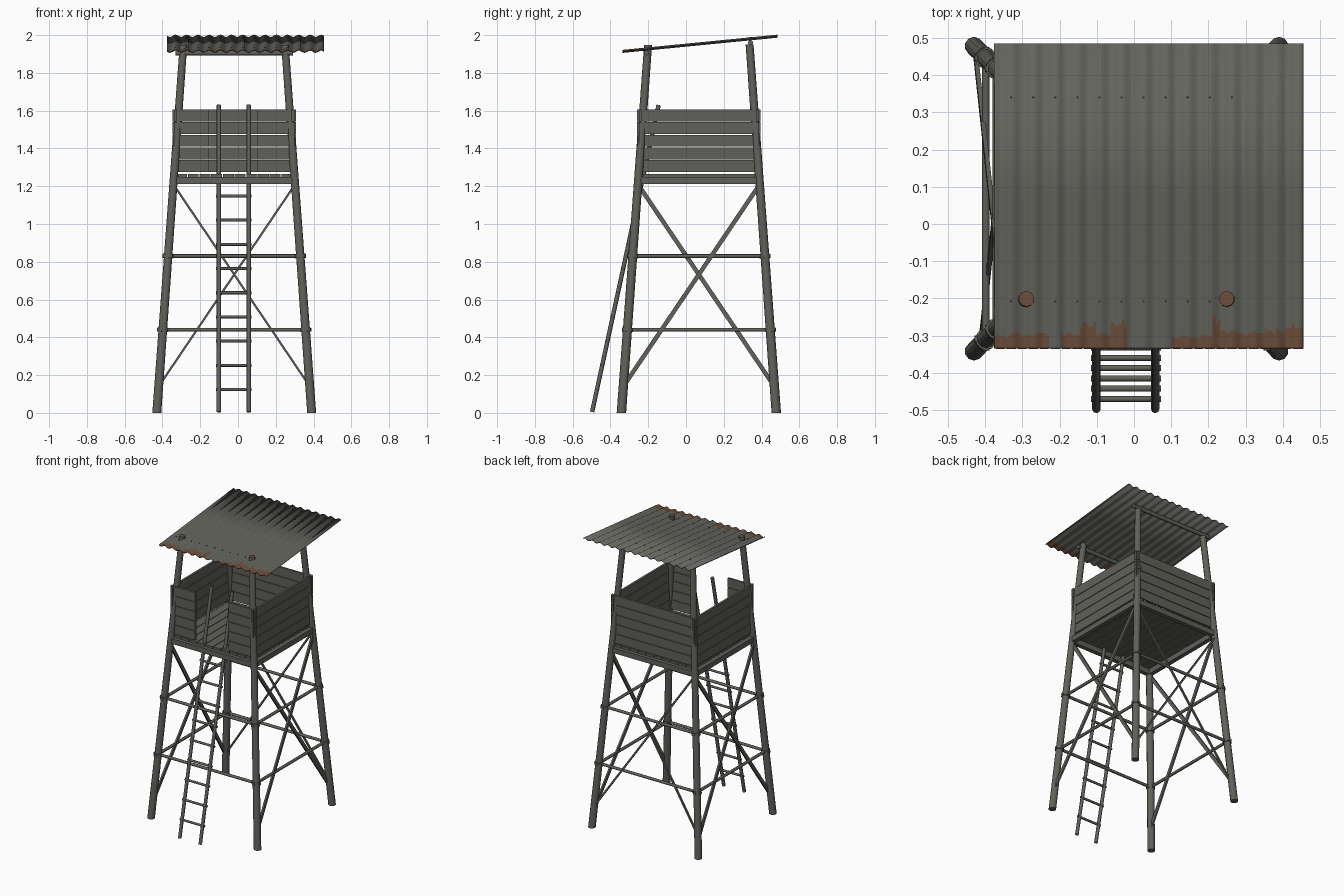
import bpy, bmesh, math, random
from mathutils import Vector, Matrix

if "Cube" in bpy.data.objects:
    bpy.data.objects.remove(bpy.data.objects["Cube"])

random.seed(4)
CX, CY = -0.02, 0.068          # tower axis


def material(name, rgb):
    m = bpy.data.materials.new(name)
    m.diffuse_color = (*rgb, 1)
    m.use_nodes = True
    m.node_tree.nodes["Principled BSDF"].inputs["Base Color"].default_value = m.diffuse_color
    return m


WOOD = material("weathered_wood", (0.118, 0.120, 0.103))
METAL = material("roof_metal", (0.128, 0.128, 0.112))
RUST = material("rust_brown", (0.155, 0.078, 0.045))
DARK = material("dark_nail", (0.03, 0.03, 0.027))


def finish(bm, name, mats, smooth=False):
    bmesh.ops.recalc_face_normals(bm, faces=bm.faces)
    me = bpy.data.meshes.new(name)
    bm.to_mesh(me)
    bm.free()
    ob = bpy.data.objects.new(name, me)
    bpy.context.collection.objects.link(ob)
    for m in mats:
        me.materials.append(m)
    if smooth:
        bpy.ops.object.select_all(action='DESELECT')
        ob.select_set(True)
        bpy.context.view_layer.objects.active = ob
        bpy.ops.object.shade_smooth_by_angle(angle=math.radians(50))
    return ob


def frame(a, b, side):
    """Matrix at the middle of a-b: z along the part, x close to side."""
    z = (b - a).normalized()
    y = z.cross(side).normalized()
    m = Matrix((y.cross(z), y, z)).transposed().to_4x4()
    m.translation = (a + b) / 2
    return m


def pole(bm, a, b, r1, r2=None, sides=8):
    a, b = Vector(a), Vector(b)
    side = Vector((1, 0, 0)) if abs((b - a).normalized().x) < 0.9 else Vector((0, 1, 0))
    return bmesh.ops.create_cone(bm, cap_ends=True, segments=sides, radius1=r1,
                                 radius2=r1 if r2 is None else r2,
                                 depth=(b - a).length, matrix=frame(a, b, side))['verts']


def bar(bm, a, b, side, w, t):
    """Board from a to b, w thick along side and t across."""
    a, b = Vector(a), Vector(b)
    bmesh.ops.create_cube(bm, size=1, matrix=frame(a, b, Vector(side))
                          @ Matrix.Diagonal((w, t, (b - a).length, 1)))


def box(bm, x0, x1, y0, y1, z0, z1):
    bmesh.ops.create_cube(bm, size=1,
                          matrix=Matrix.Translation(((x0 + x1) / 2, (y0 + y1) / 2, (z0 + z1) / 2))
                          @ Matrix.Diagonal((x1 - x0, y1 - y0, z1 - z0, 1)))


def leg_offset(z):
    return 0.41 - 0.0725 * z


def leg_point(sx, sy, z):
    o = leg_offset(z)
    return Vector((CX + sx * o, CY + sy * o, z))


def roof_z(y):
    return 1.914 + (y + 0.335) * 0.098


CORNERS = [(-1, -1), (1, -1), (1, 1), (-1, 1)]
SIDES = {"front": 0, "right": 1, "back": 2, "left": 3}

# Four leaning legs with brown sawn tops, and lashings at the rails
for (sx, sy), name in zip(CORNERS, ("front_left", "front_right", "back_right", "back_left")):
    bm = bmesh.new()
    top = 1.948 if sy < 0 else 1.95
    pole(bm, leg_point(sx, sy, 0), leg_point(sx, sy, top), 0.025, 0.021, 10)
    for v in bm.verts:
        v.co.z = 0 if v.co.z < 1 else top
    for f in bm.faces:
        if len(f.verts) > 4 and f.calc_center_median().z > 1:
            f.material_index = 1
    finish(bm, name + "_leg", [WOOD, RUST], True)
    bm = bmesh.new()
    for z in (0.44, 0.83):
        pole(bm, leg_point(sx, sy, z - 0.01), leg_point(sx, sy, z + 0.01), 0.029, sides=10)
    finish(bm, name + "_lashing", [WOOD], True)

# Rails, platform beams and cross braces on each side
for name, i in SIDES.items():
    c0, c1 = CORNERS[i], CORNERS[(i + 1) % 4]
    n = Vector(((c0[0] + c1[0]) / 2, (c0[1] + c1[1]) / 2, 0))
    bm = bmesh.new()
    for z in (0.44, 0.83):
        a, b = leg_point(*c0, z), leg_point(*c1, z)
        d = (b - a).normalized() * 0.03
        pole(bm, a - d, b + d, 0.01)
    finish(bm, name + "_rails", [WOOD], True)
    bm = bmesh.new()
    bar(bm, leg_point(*c0, 1.23), leg_point(*c1, 1.23), n, 0.03, 0.036)
    finish(bm, name + "_platform_beam", [WOOD])
    if name == "front":        # ladder side stays open
        continue
    bm = bmesh.new()
    wide = 0.011 if name == "back" else 0.023
    for lo, hi, off in ((c0, c1, 0.007), (c1, c0, -0.007)):
        bar(bm, leg_point(*lo, 0.14) + n * off, leg_point(*hi, 1.21) + n * off, n, 0.012, wide)
    finish(bm, name + "_cross_brace", [WOOD])

# Floor planks running front to back
bm = bmesh.new()
COUNT = 10
for k in range(COUNT):
    w = 0.62 / COUNT
    x = CX - 0.31 + k * w
    box(bm, x + 0.002, x + w - 0.002, CY - 0.315, CY + 0.315, 1.25, 1.265)
finish(bm, "floor_planks", [WOOD])

# Cabin walls: five boards each, front wall split by the doorway
E, I, O = 0.327, 0.303, 0.318
WALLS = {"left_wall": (CX - O, CX - I, CY - E, CY + E),
         "right_wall": (CX + I, CX + O, CY - E, CY + E),
         "back_wall": (CX - E, CX + E, CY + I, CY + O),
         "front_wall_left": (CX - E, -0.155, CY - O, CY - I),
         "front_wall_right": (0.10, CX + E, CY - O, CY - I)}
for name, r in WALLS.items():
    bm = bmesh.new()
    for k in range(5):
        z = 1.275 + k * 0.067
        box(bm, *r, z, z + 0.063)
    finish(bm, name, [WOOD])

# Ladder leaning into the doorway


def ladder_y(z):
    return -0.497 + 0.216 * z


bm = bmesh.new()
for x in (-0.101, 0.057):
    vs = pole(bm, (x, ladder_y(0), 0.005), (x, ladder_y(1.63), 1.63), 0.0115)
finish(bm, "ladder_rails", [WOOD], True)
bm = bmesh.new()
for k in range(9):
    z = 0.124 + 0.128 * k
    pole(bm, (-0.116, ladder_y(z), z), (0.072, ladder_y(z), z), 0.008)
finish(bm, "ladder_rungs", [WOOD], True)

# Beams carrying the roof
for name, y in (("front", -0.21), ("back", 0.342)):
    bm = bmesh.new()
    z = roof_z(y) - 0.021
    pole(bm, (-0.33, y, z), (0.29, y, z), 0.014)
    finish(bm, name + "_roof_beam", [WOOD], True)

# Corrugated sloping roof with a ragged rusty front edge
X0, X1, PITCH = -0.375, 0.455, 0.0593
NX = 14 * 8
ROWS = [-0.335 + 0.006 * k for k in range(16)] + [0.075, 0.485]
PATCHES = [(-0.375, -0.23, 0.040), (-0.20, -0.13, 0.040), (-0.145, -0.10, 0.065),
           (-0.10, -0.06, 0.040), (-0.065, -0.02, 0.072), (0.10, 0.21, 0.034),
           (0.21, 0.235, 0.085), (0.235, 0.32, 0.046), (0.32, 0.40, 0.052), (0.40, 0.455, 0.064)]


def wave(x):
    return 0.006 * math.cos(2 * math.pi * (x + 0.33) / PITCH)


bm = bmesh.new()
grid = []
for y in ROWS:
    xs = [X0 + (X1 - X0) * i / NX for i in range(NX + 1)]
    grid.append([bm.verts.new((x, y, roof_z(y) + wave(x))) for x in xs])
for i in range(NX):
    xm = X0 + (X1 - X0) * (i + 0.5) / NX
    rust = max([h for a, b, h in PATCHES if a <= xm <= b], default=0)
    rust *= random.uniform(0.8, 1.1)
    for j in range(len(ROWS) - 1):
        f = bm.faces.new((grid[j][i], grid[j][i + 1], grid[j + 1][i + 1], grid[j + 1][i]))
        f.material_index = int((ROWS[j] + ROWS[j + 1]) / 2 + 0.335 < rust)
roof = finish(bm, "corrugated_roof", [METAL, RUST], True)
sol = roof.modifiers.new("thickness", 'SOLIDIFY')
sol.thickness = 0.004
sol.offset = 0

# Roofing nails on the wave crests
bm = bmesh.new()
for y in (-0.208, 0.34):
    for k in range(11):
        x = -0.33 + PITCH * k
        z = roof_z(y) + wave(x)
        pole(bm, (x, y, z), (x, y, z + 0.004), 0.0035, sides=6)
finish(bm, "roof_nails", [DARK])
